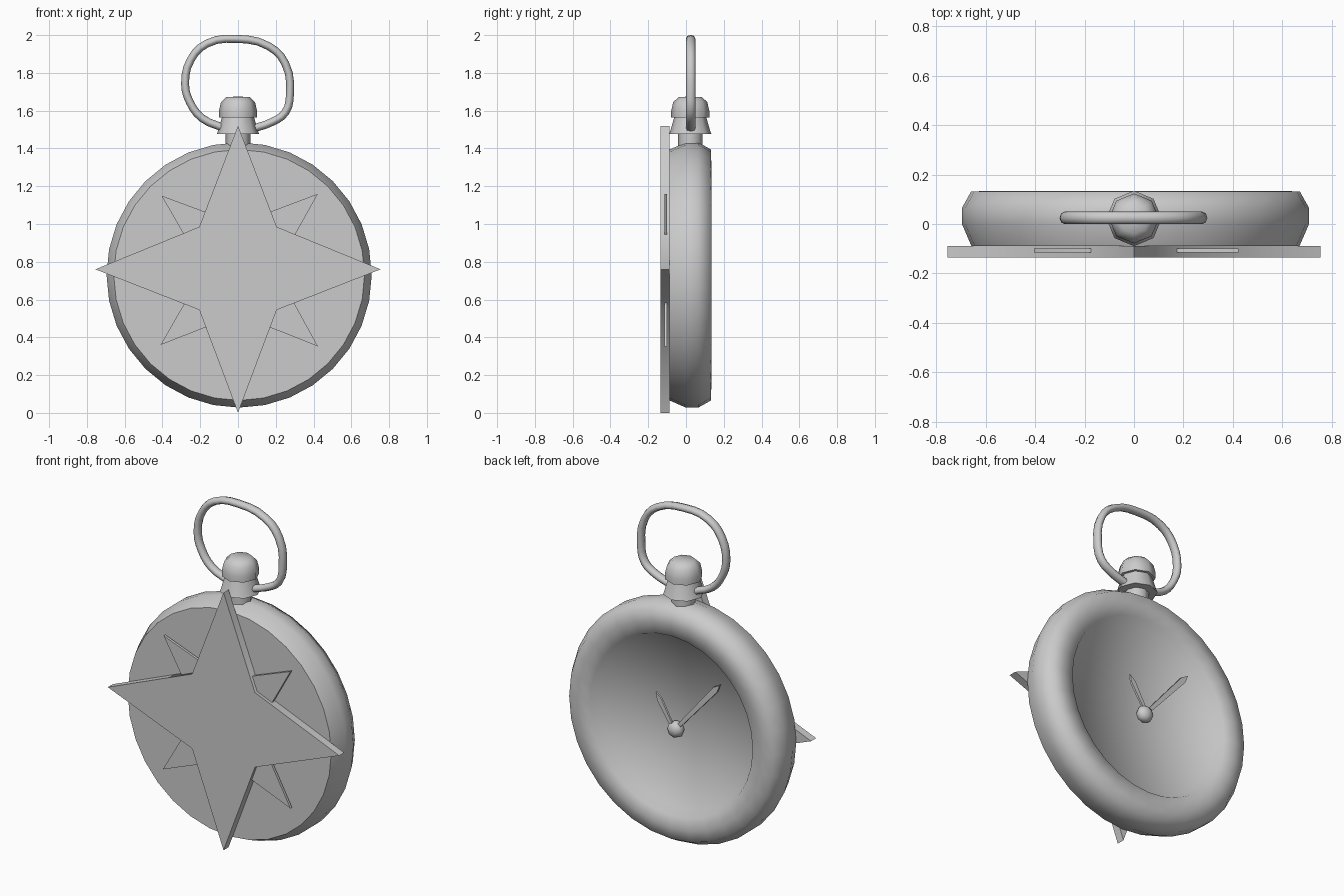
import bpy, bmesh, math
from mathutils import Matrix, Vector

cube = bpy.data.objects.get("Cube")
if cube:
    bpy.data.objects.remove(cube, do_unlink=True)

GREY = (0.6, 0.6, 0.6, 1)
metal = bpy.data.materials.new("plain_grey")
metal.use_nodes = True
metal.diffuse_color = GREY
metal.node_tree.nodes["Principled BSDF"].inputs["Base Color"].default_value = GREY


def finish(obj, angle=None):
    """Give the part its material and optional smooth shading."""
    obj.data.materials.append(metal)
    bpy.context.collection.objects.link(obj)
    if angle:
        bpy.ops.object.select_all(action='DESELECT')
        obj.select_set(True)
        bpy.context.view_layer.objects.active = obj
        bpy.ops.object.shade_smooth_by_angle(angle=math.radians(angle))
    return obj


def to_object(name, bm, angle=None):
    bmesh.ops.recalc_face_normals(bm, faces=bm.faces)
    mesh = bpy.data.meshes.new(name)
    bm.to_mesh(mesh)
    bm.free()
    return finish(bpy.data.objects.new(name, mesh), angle)


def lathe(name, profile, sides, place, angle):
    """Revolve (radius, height) points round local z, then place the part."""
    bm = bmesh.new()
    verts = [bm.verts.new((r, 0, h)) for r, h in profile]
    edges = [bm.edges.new(pair) for pair in zip(verts, verts[1:])]
    bmesh.ops.spin(bm, geom=verts + edges, cent=(0, 0, 0), axis=(0, 0, 1),
                   angle=math.tau, steps=sides, use_duplicate=False)
    bmesh.ops.remove_doubles(bm, verts=bm.verts, dist=0.0005)
    bm.transform(place)
    return to_object(name, bm, angle)


def plate(name, outline, front, back):
    """Extrude an (x, z) outline between two depths."""
    bm = bmesh.new()
    face = bm.faces.new([bm.verts.new((x, front, z)) for x, z in outline])
    new = bmesh.ops.extrude_face_region(bm, geom=[face])["geom"]
    bmesh.ops.translate(bm, vec=(0, back - front, 0),
                        verts=[v for v in new if isinstance(v, bmesh.types.BMVert)])
    return to_object(name, bm, 50)


# Case: flat front, rounded side, dished dial at the back (local z becomes y)
face_back = Matrix.Rotation(-math.pi / 2, 4, 'X')
lathe("case",
      [(0, -.088), (.664, -.088), (.702, 0), (.702, .065), (.665, .131),
       (.6, .134), (.53, .127), (.5, .078), (0, .07)],
      32, Matrix.Translation((.006, 0, .73)) @ face_back, 61)

# Large compass star and the smaller diagonal star behind it
MID = .76
plate("large_star",
      [(0, MID + .76), (.205, MID + .225), (.755, MID), (.205, MID - .215),
       (0, 0), (-.205, MID - .215), (-.755, MID), (-.205, MID + .225)],
      -.135, -.088)
plate("small_star",
      [(.423, MID + .4), (.2, MID), (.423, MID - .408), (0, MID - .24),
       (-.41, MID - .4), (-.18, MID), (-.405, MID + .39), (0, MID + .24)],
      -.115, -.1)

# Hands, pointing from the hub to their tips
HUB = Vector((.002, .698))
for name, tip, width, depth in (("minute_hand", (-.29, 1.037), .017, .09),
                                ("hour_hand", (.12, .893), .015, .1)):
    tip = Vector(tip)
    along = (tip - HUB).normalized()
    side = Vector((-along.y, along.x)) * width
    neck = tip - along * .045
    plate(name, [HUB + side * .6, neck + side, tip, neck - side, HUB - side * .6],
          depth, depth + .012)

# Domed hub
lathe("hand_hub", [(0, .068), (.04, .068), (.05, .09), (.043, .112), (.025, .125), (0, .13)],
      8, Matrix.Translation((HUB.x, 0, HUB.y)) @ face_back, 60)

# Winding crown: neck, flared collar and knob
upright = Matrix.Translation((0, .0225, 0))
lathe("crown_neck", [(0, 1.38), (.065, 1.38), (.065, 1.49), (0, 1.49)], 8, upright, 50)
lathe("crown_collar", [(0, 1.476), (.112, 1.476), (.105, 1.495), (.085, 1.565), (0, 1.57)],
      8, upright, 50)
lathe("crown_knob",
      [(0, 1.565), (.101, 1.565), (.101, 1.60), (.09, 1.645), (.062, 1.672), (0, 1.675)],
      8, upright, 50)

# Hanging loop, a little deeper than it is wide
path = [(-.08, 1.51), (-.19, 1.56), (-.255, 1.645), (-.28, 1.74), (-.25, 1.87),
        (-.165, 1.955), (-.01, 1.98), (.165, 1.94), (.25, 1.85), (.275, 1.69),
        (.25, 1.59), (.18, 1.54), (.08, 1.505)]
curve = bpy.data.curves.new("hanging_loop", 'CURVE')
curve.dimensions = '3D'
curve.bevel_depth = .021
curve.bevel_resolution = 2
curve.resolution_u = 3
curve.use_fill_caps = True
spline = curve.splines.new('BEZIER')
spline.bezier_points.add(len(path) - 1)
for point, (x, z) in zip(spline.bezier_points, path):
    point.co = (x, 0, z)
    point.handle_left_type = point.handle_right_type = 'AUTO'
loop = finish(bpy.data.objects.new("hanging_loop", curve))
loop.location.y = .025
loop.scale.y = 1.2
